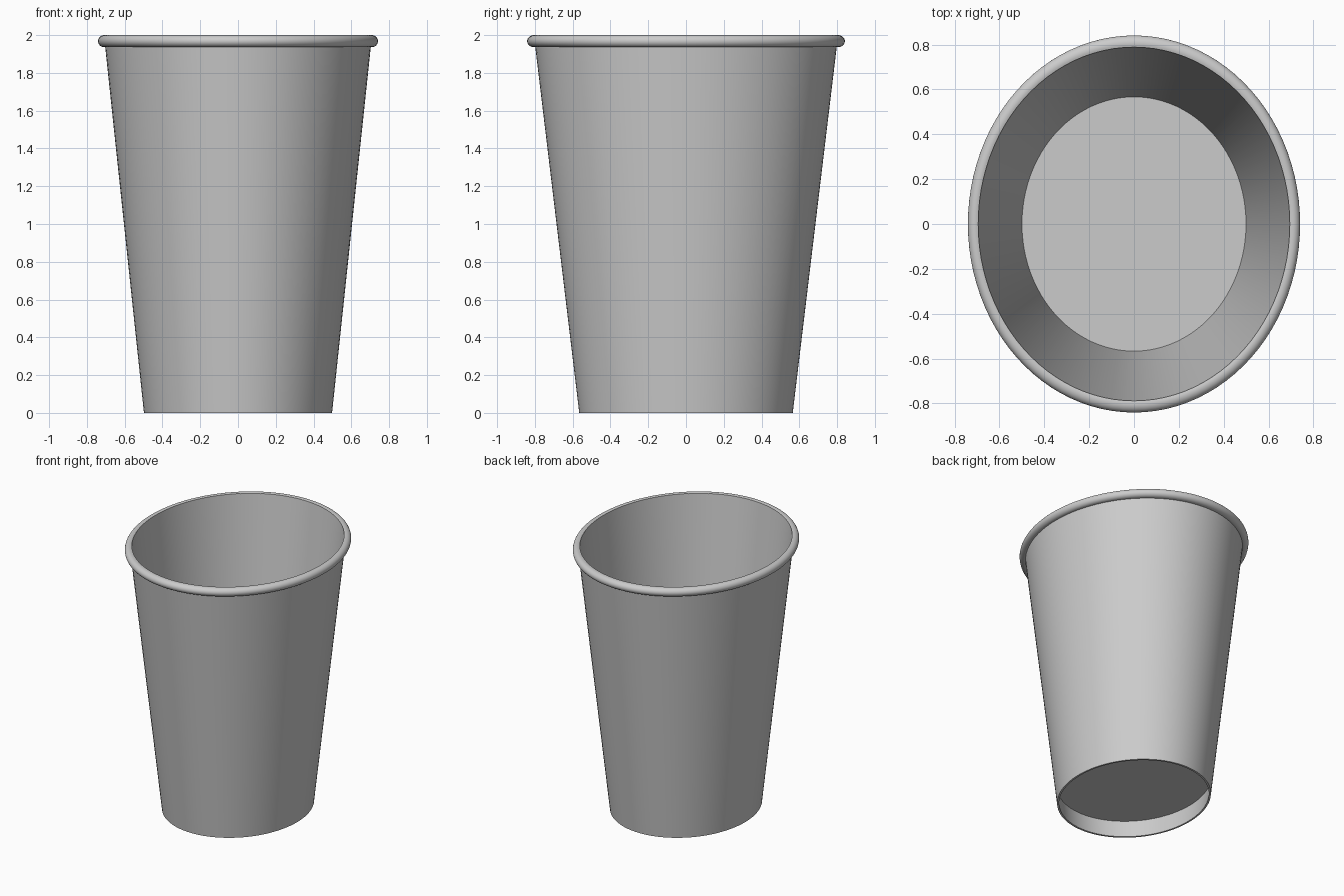
import bpy, bmesh, math

OVAL = 1.135   # depth of the cup relative to its width
STEPS = 96

cube = bpy.data.objects.get("Cube")
if cube:
    bpy.data.objects.remove(cube, do_unlink=True)

grey = bpy.data.materials.new("light_grey")
grey.use_nodes = True
colour = (0.6, 0.6, 0.6, 1)
grey.diffuse_color = colour
grey.node_tree.nodes["Principled BSDF"].inputs["Base Color"].default_value = colour


def lathe(name, profile, closed=True):
    """Turn an (x, z) profile around the z axis and stretch it to an oval."""
    bm = bmesh.new()
    verts = [bm.verts.new((x, 0, z)) for x, z in profile]
    pairs = list(zip(verts, verts[1:]))
    if closed:
        pairs.append((verts[-1], verts[0]))
    edges = [bm.edges.new(p) for p in pairs]
    bmesh.ops.spin(bm, geom=verts + edges, cent=(0, 0, 0), axis=(0, 0, 1),
                   angle=math.tau, steps=STEPS, use_merge=True)
    bmesh.ops.remove_doubles(bm, verts=bm.verts, dist=0.0002)
    bmesh.ops.scale(bm, vec=(1, OVAL, 1), verts=bm.verts)
    bmesh.ops.recalc_face_normals(bm, faces=bm.faces)
    mesh = bpy.data.meshes.new(name)
    bm.to_mesh(mesh)
    bm.free()
    mesh.materials.append(grey)
    obj = bpy.data.objects.new(name, mesh)
    bpy.context.collection.objects.link(obj)
    bpy.ops.object.select_all(action="DESELECT")
    obj.select_set(True)
    bpy.context.view_layer.objects.active = obj
    bpy.ops.object.shade_smooth_by_angle(angle=math.radians(35))
    return obj


# Thin tapered wall, open below the floor
lathe("cup_wall", [(0.498, 0), (0.709, 1.993), (0.695, 1.995), (0.485, 0)])

# Raised floor, leaving a recess underneath
lathe("cup_floor", [(0, 0.14), (0.502, 0.14), (0.502, 0.13), (0, 0.13)], closed=False)

# Rolled rim curling outward from the top of the wall
RIM_X, RIM_Z, RIM_R = 0.709, 1.968, 0.032
angles = [math.radians(116 - 216 * i / 16) for i in range(17)]
lathe("rolled_rim", [(RIM_X + RIM_R * math.cos(a), RIM_Z + RIM_R * math.sin(a))
                     for a in angles])
